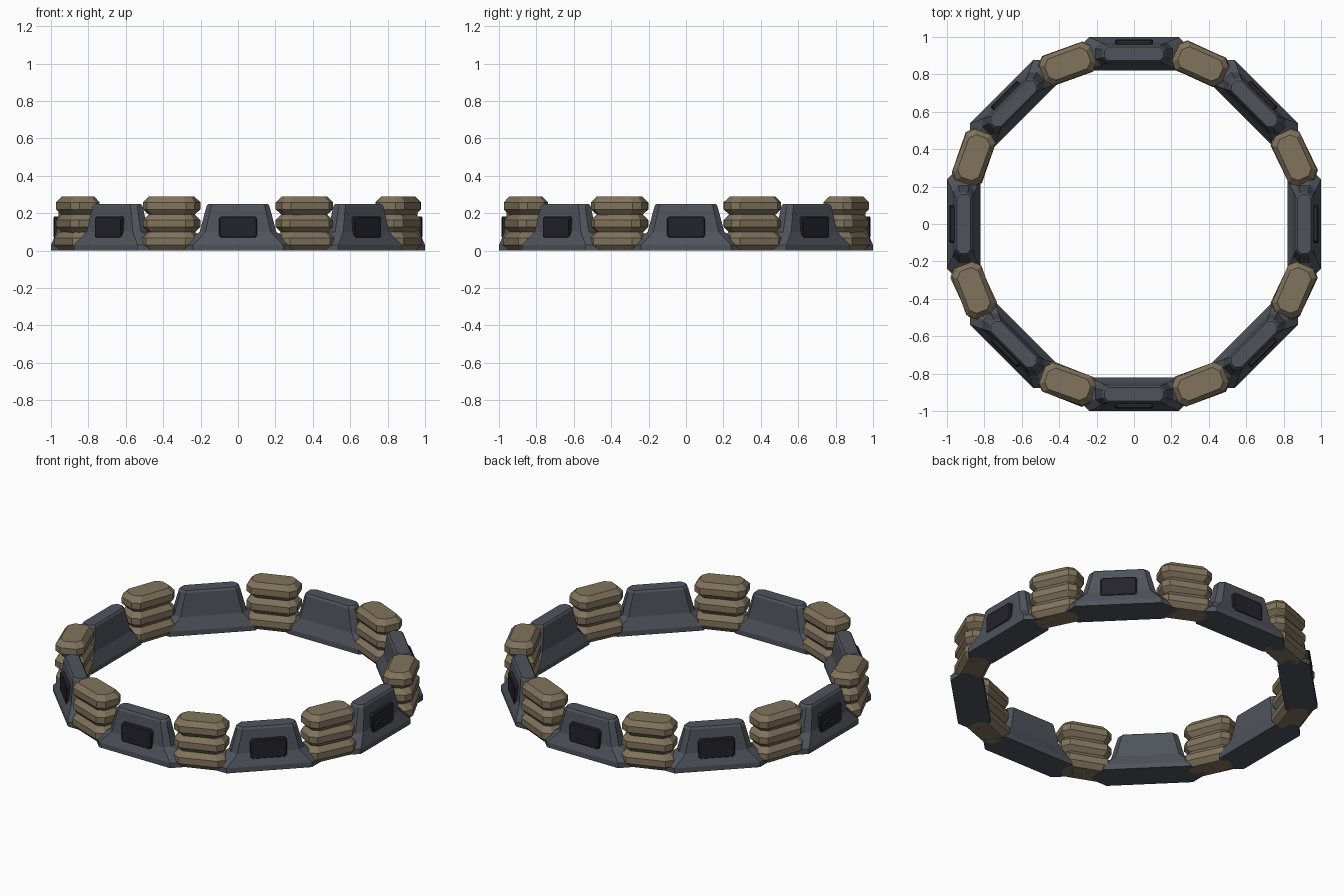
import bpy, bmesh, math, random
from mathutils import Matrix

if "Cube" in bpy.data.objects:
    bpy.data.objects.remove(bpy.data.objects["Cube"])

random.seed(4)


def material(name, rgb):
    m = bpy.data.materials.new(name)
    m.diffuse_color = (*rgb, 1)
    m.use_nodes = True
    m.node_tree.nodes["Principled BSDF"].inputs["Base Color"].default_value = m.diffuse_color
    return m


CONCRETE = material("dark concrete", (0.078, 0.088, 0.105))
SAND = material("sandbag canvas", (0.22, 0.172, 0.108))
PANEL = material("black panel", (0.018, 0.017, 0.023))


def loft(name, rings, mat, matrix):
    """Stack of corner-cut rectangles: (z, half length, half width, corner cut, y shift)."""
    bm = bmesh.new()
    loops = []
    for z, a, b, c, y in rings:
        pts = [(a, b - c), (a - c, b), (c - a, b), (-a, b - c),
               (-a, c - b), (c - a, -b), (a - c, -b), (a, c - b)]
        loops.append([bm.verts.new((px, py + y, z)) for px, py in pts])
    for lo, hi in zip(loops, loops[1:]):
        for i in range(8):
            j = (i + 1) % 8
            bm.faces.new((lo[i], lo[j], hi[j], hi[i]))
    bm.faces.new(loops[0][::-1])
    bm.faces.new(loops[-1])
    bmesh.ops.recalc_face_normals(bm, faces=bm.faces)
    me = bpy.data.meshes.new(name)
    bm.to_mesh(me)
    bm.free()
    me.materials.append(mat)
    ob = bpy.data.objects.new(name, me)
    ob.matrix_world = matrix
    bpy.context.collection.objects.link(ob)
    return ob


def place(angle, radius):
    # local -y points outwards, local x runs along the ring
    return Matrix.Rotation(angle, 4, 'Z') @ Matrix.Translation((0, -radius, 0))


for k in range(8):
    ang = k * math.pi / 4
    # concrete barrier: low plinth, sloped foot, steep wall
    loft(f"barrier_{k + 1}", [
        (0.0, 0.315, 0.09, 0.075, 0),
        (0.03, 0.315, 0.09, 0.075, 0),
        (0.10, 0.205, 0.06, 0.03, 0),
        (0.238, 0.168, 0.045, 0.025, 0),
        (0.25, 0.158, 0.037, 0.022, 0)], CONCRETE, place(ang, 0.91))
    # dark plate on the outer face
    plate = place(ang, 0.955) @ Matrix.Translation((0, 0, 0.125)) @ Matrix.Rotation(math.pi / 2, 4, 'X')
    loft(f"barrier_panel_{k + 1}", [
        (0.0, 0.102, 0.058, 0.012, 0),
        (0.026, 0.102, 0.058, 0.012, 0),
        (0.031, 0.096, 0.052, 0.01, 0)], PANEL, plate)

    # three stacked sandbags between neighbouring barriers
    for n in range(3):
        z0 = 0.095 * n
        twist = random.uniform(-0.07, 0.07)
        m = place(ang + math.pi / 8, 0.927) @ Matrix.Rotation(twist, 4, 'Z') @ Matrix.Translation((0, 0, z0))
        s = 1.0 if n else 1.03
        loft(f"sandbag_{k + 1}_{n + 1}", [
            (0.0, 0.118 * s, 0.058 * s, 0.03, 0),
            (0.03, 0.146 * s, 0.083 * s, 0.036, 0),
            (0.068, 0.146 * s, 0.083 * s, 0.036, 0),
            (0.098, 0.12 * s, 0.06 * s, 0.03, 0)], SAND, m)
